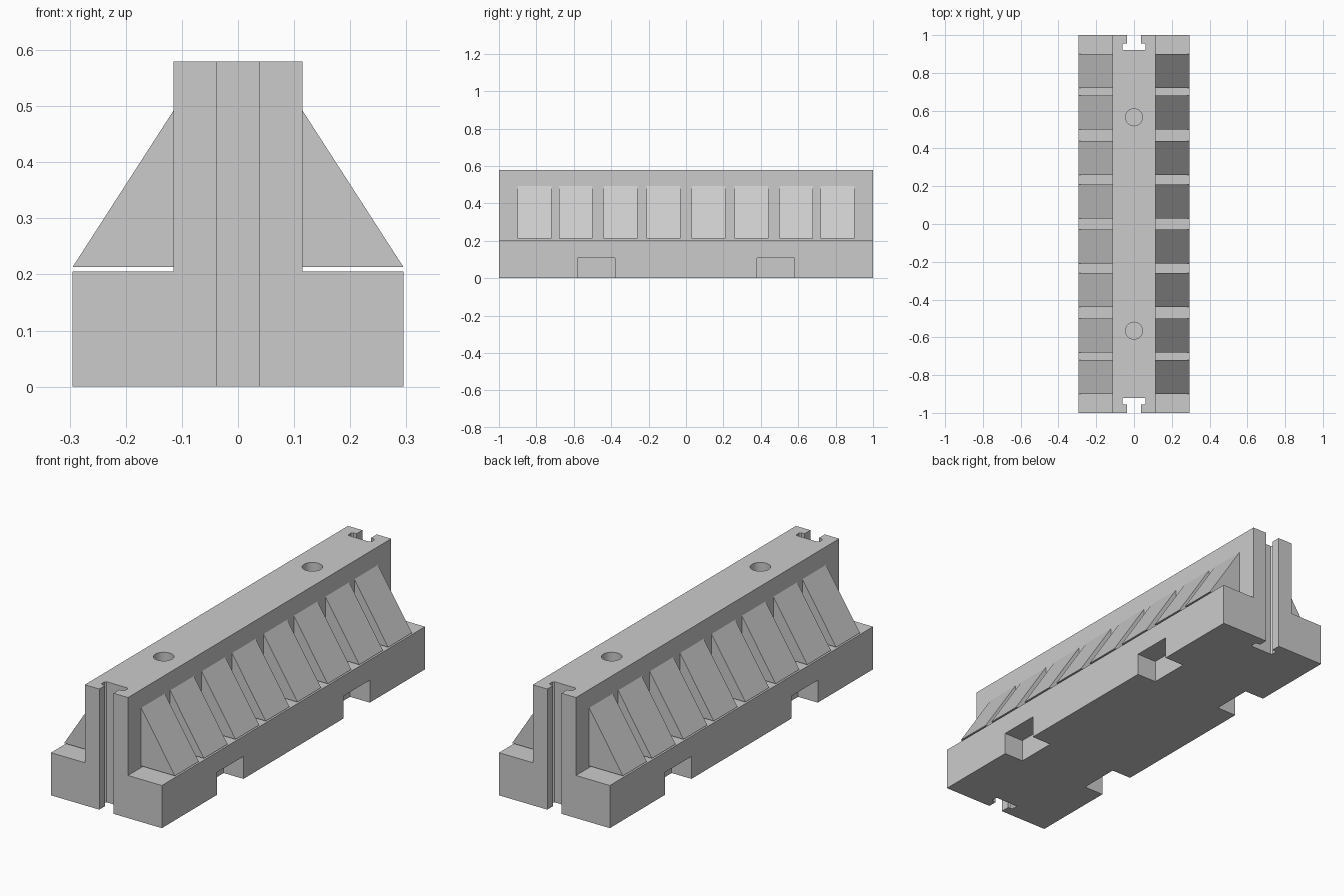
import bpy, bmesh, math
from mathutils import Vector

if "Cube" in bpy.data.objects:
    bpy.data.objects.remove(bpy.data.objects["Cube"])


def prism(name, points, direction):
    """Extrude a planar outline along a direction vector."""
    bm = bmesh.new()
    face = bm.faces.new([bm.verts.new(p) for p in points])
    res = bmesh.ops.extrude_face_region(bm, geom=[face])
    verts = [g for g in res["geom"] if isinstance(g, bmesh.types.BMVert)]
    bmesh.ops.translate(bm, verts=verts, vec=Vector(direction))
    bmesh.ops.recalc_face_normals(bm, faces=bm.faces)
    mesh = bpy.data.meshes.new(name)
    bm.to_mesh(mesh)
    bm.free()
    obj = bpy.data.objects.new(name, mesh)
    bpy.context.collection.objects.link(obj)
    return obj


def carve(target, cutter):
    """Subtract a cutter, apply the result and remove the cutter."""
    cutter.hide_render = True
    mod = target.modifiers.new("cut", "BOOLEAN")
    mod.operation = "DIFFERENCE"
    mod.solver = "EXACT"
    mod.object = cutter
    bpy.context.view_layer.objects.active = target
    bpy.ops.object.modifier_apply(modifier=mod.name)
    bpy.data.objects.remove(cutter)


# Barrier body: wide foot with an upright wall
half = [(0.295, 0), (0.295, 0.205), (0.115, 0.205), (0.115, 0.58)]
outline = half + [(-x, z) for x, z in reversed(half)]
body = prism("barrier_body", [(x, -1, z) for x, z in outline], (0, 2, 0))

for end in (-1, 1):
    # T-shaped connecting slot, full height
    side = [(0.038, 1.1), (0.038, 0.955), (0.055, 0.955), (0.062, 0.948),
            (0.062, 0.927), (0.055, 0.92)]
    slot = side + [(-x, y) for x, y in reversed(side)]
    carve(body, prism("slot_cutter", [(x, end * y, -0.1) for x, y in slot], (0, 0, 0.8)))

    # Blind lifting hole in the top
    ring = [(0.045 * math.cos(a), end * 0.565 + 0.045 * math.sin(a), 0.43)
            for a in (i * math.tau / 32 for i in range(32))]
    carve(body, prism("hole_cutter", ring, (0, 0, 0.25)))

    # Forklift pockets in both sides of the foot
    for s in (-1, 1):
        y0, y1 = end * 0.48 - 0.1, end * 0.48 + 0.1
        pocket = [(s * 0.19, y0, -0.1), (s * 0.19, y1, -0.1),
                  (s * 0.19, y1, 0.108), (s * 0.19, y0, 0.108)]
        carve(body, prism("pocket_cutter", pocket, (s * 0.2, 0, 0)))

# Rows of triangular buttresses, floating just above the foot
for s, label in ((-1, "left"), (1, "right")):
    for i, c in enumerate((-0.81, -0.59, -0.35, -0.12, 0.12, 0.35, 0.59, 0.81)):
        tri = [(0.115, 0.213), (0.295, 0.213), (0.115, 0.492)]
        prism(f"buttress_{label}_{i + 1}",
              [(s * x, c - 0.09, z) for x, z in tri], (0, 0.18, 0))
